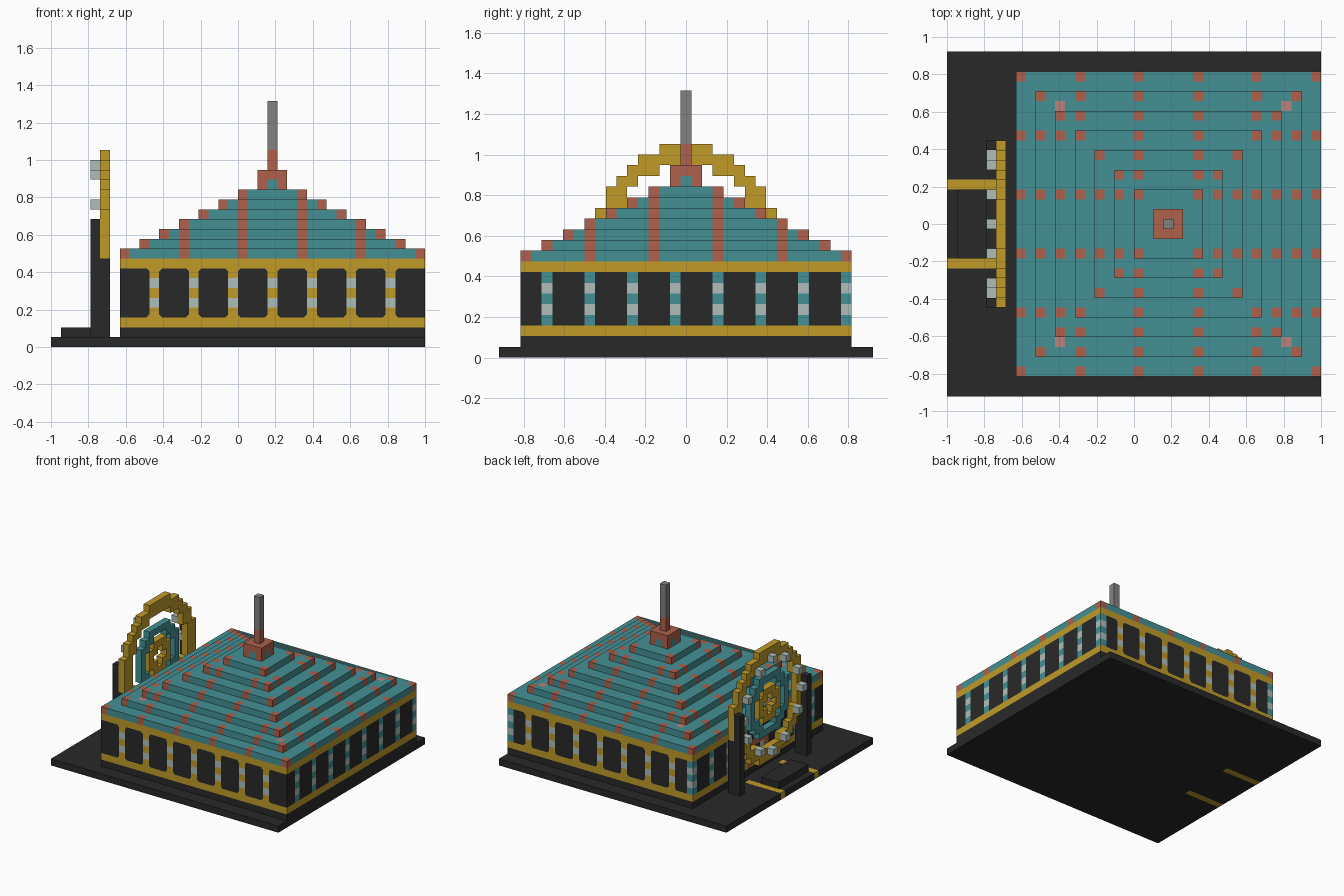
import bpy, bmesh, math
from mathutils import Vector

cube = bpy.data.objects.get("Cube")
if cube:
    bpy.data.objects.remove(cube, do_unlink=True)

V = 2 / 38                       # block size
MID_X, MID_Y = 22, 17            # block column under the spire


def material(name, *rgb):
    m = bpy.data.materials.new(name)
    col = [(c / 255) ** 2.2 for c in rgb] + [1]
    m.diffuse_color = col
    m.use_nodes = True
    m.node_tree.nodes["Principled BSDF"].inputs["Base Color"].default_value = col
    return m


MATS = {
    "dark": material("charcoal", 45, 45, 45),
    "gold": material("gold", 190, 153, 45),
    "teal": material("teal", 70, 143, 148),
    "red": material("brick red", 173, 97, 78),
    "pale": material("pale grey", 172, 188, 184),
    "grey": material("spire grey", 131, 129, 128),
    "pink": material("dusty pink", 180, 130, 124),
}
ORDER = list(MATS)
cells = {}                       # block position -> (part, colour)


def fill(part, xs, ys, zs, colour):
    """Fill inclusive block ranges; colour is a name or a rule giving one."""
    for i in range(xs[0], xs[1] + 1):
        for j in range(ys[0], ys[1] + 1):
            for k in range(zs[0], zs[1] + 1):
                c = colour(i, j, k) if callable(colour) else colour
                if c:
                    cells[i, j, k] = (part, c)


def centred(part, half, zs, colour):
    fill(part, (MID_X - half, MID_X + half), (MID_Y - half, MID_Y + half), zs, colour)


# Ground slab, entry step and paths
fill("ground_slab", (0, 37), (0, 34), (0, 0), "dark")
fill("entry_step", (1, 3), (14, 20), (1, 1), "dark")
for j in (13, 21):
    fill("entry_path", (0, 5), (j, j), (0, 0), "gold")


# Hall walls with banded pillars
def wall_colour(i, j, k):
    if abs(j - MID_Y) == 15 and i % 4 == 2:
        return "gold" if k % 2 else "pale"
    if abs(i - MID_X) == 15 and j % 4 == 0:
        return "teal" if k % 2 else "pale"
    return "dark"


centred("hall_footing", 15, (1, 1), "dark")
centred("lower_band", 15, (2, 2), "gold")
centred("hall_walls", 15, (3, 7), wall_colour)
centred("upper_band", 15, (8, 8), "gold")

# Doorway behind the wheel
for j in (15, 19):
    fill("door_frame", (7, 7), (j, j), (2, 5), "red")
fill("door_frame", (7, 7), (15, 19), (5, 5), "red")

# Stepped roof, each layer two blocks narrower per side, with red ribs
for step in range(8):
    half = 15 - 2 * step

    def roof_colour(i, j, k):
        dx, dy = abs(i - MID_X), abs(j - MID_Y)
        if max(dx, dy) < half:
            return "teal"
        rib = min(dx, dy)
        return "red" if rib == half or rib % 6 == 3 else "teal"

    centred("roof", half, (9 + step, 9 + step), roof_colour)
for i in (11, 34):
    for j in (5, 29):
        fill("roof", (i, i), (j, j), (10, 10), "pink")

# Spire
centred("spire_base", 1, (17, 17), "red")
centred("spire_base", 0, (18, 19), "red")
centred("spire", 0, (20, 24), "grey")

# Wheel posts
for j in (9, 25):
    fill("wheel_post", (4, 5), (j, j), (1, 12), "dark")

# Wheel: three concentric rings
HUB_Z = 11
for part, inner, outer, colour in (("wheel_rim", 6.5, 8.4, "gold"),
                                   ("wheel_middle_ring", 3.4, 4.6, "teal"),
                                   ("wheel_hub_ring", 1.3, 2.5, "gold")):
    def ring(i, j, k):
        return colour if inner <= math.hypot(j - MID_Y, k - HUB_Z) <= outer else None
    fill(part, (5, 5), (8, 26), (2, 20), ring)

# Twelve wheel cabins
for n in range(12):
    a = n * math.pi / 6
    dy, dz = (int(math.copysign(math.floor(abs(7 * f) + 0.49), f))
              for f in (math.cos(a), math.sin(a)))
    fill("wheel_cabins", (4, 4), (MID_Y + dy,) * 2, (HUB_Z + dz,) * 2, "pale")


def make_object(name, bm):
    mesh = bpy.data.meshes.new(name)
    for c in ORDER:
        mesh.materials.append(MATS[c])
    bm.to_mesh(mesh)
    bm.free()
    bpy.context.collection.objects.link(bpy.data.objects.new(name, mesh))


def position(i, j, k):
    return Vector((i * V - 1, (j - 17.5) * V, k * V))


# Turn blocks into outer faces, one object per part
for part in dict.fromkeys(p for p, _ in cells.values()):
    bm = bmesh.new()
    for cell, (owner, colour) in cells.items():
        if owner != part:
            continue
        for axis in range(3):
            for side in (0, 1):
                beside = list(cell)
                beside[axis] += 2 * side - 1
                if tuple(beside) in cells:
                    continue
                u, w = (axis + 1) % 3, (axis + 2) % 3
                loop = []
                for a, b in ((0, 0), (1, 0), (1, 1), (0, 1)):
                    p = list(cell)
                    p[axis] += side
                    p[u] += a
                    p[w] += b
                    loop.append(bm.verts.new(position(*p)))
                face = bm.faces.new(loop if side else loop[::-1])
                face.material_index = ORDER.index(colour)
    bmesh.ops.remove_doubles(bm, verts=bm.verts, dist=V / 50)
    bmesh.ops.dissolve_limit(bm, angle_limit=0.01, verts=bm.verts,
                             edges=bm.edges, delimit={'MATERIAL'})
    make_object(part, bm)

# Flared ends where front and back pillars meet the gold bands
bm = bmesh.new()
for i in range(10, 35, 4):
    for row, out in ((2, -1), (33, 1)):
        for level, up in ((3, 1), (8, -1)):
            pts = [(i - .3, level), (i + 1.3, level), (i + 1, level + up * .3), (i, level + up * .3)]
            if up == out:
                pts.reverse()
            lift = Vector((0, out * 0.002, 0))
            face = bm.faces.new([bm.verts.new(position(x, row, z) + lift) for x, z in pts])
            face.material_index = ORDER.index("gold")
bmesh.ops.recalc_face_normals(bm, faces=[])
for f in bm.faces:
    f.normal_update()
    if f.normal.y * f.calc_center_median().y < 0:
        f.normal_flip()
make_object("pillar_flares", bm)
